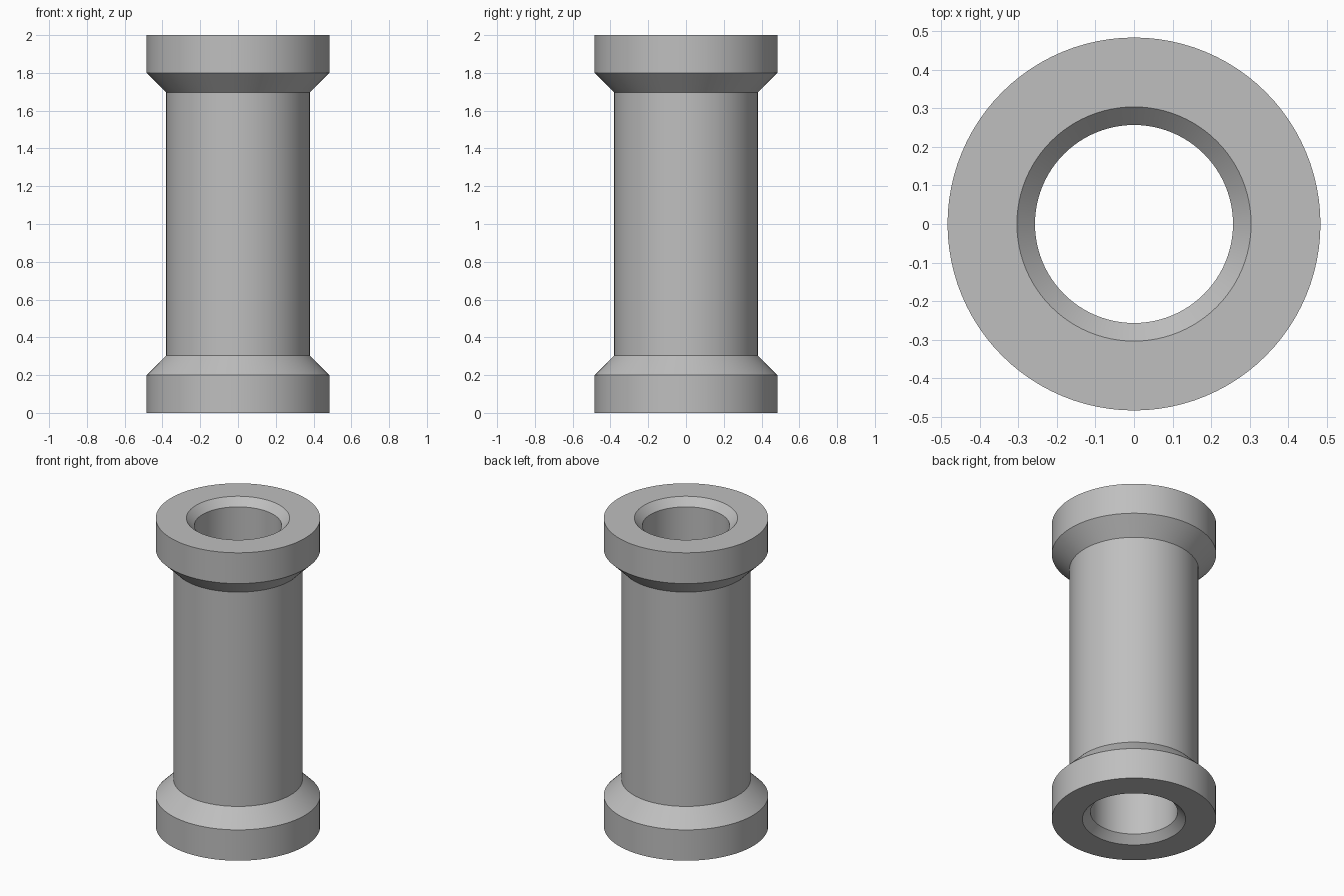
import bpy
import bmesh
import math

cube = bpy.data.objects.get("Cube")
if cube:
    bpy.data.objects.remove(cube, do_unlink=True)

# Plain grey material
grey = bpy.data.materials.new("plain grey")
grey.use_nodes = True
colour = (0.52, 0.52, 0.52, 1)
grey.diffuse_color = colour
grey.node_tree.nodes["Principled BSDF"].inputs["Base Color"].default_value = colour

HEIGHT = 2.0
SEGMENTS = 96

# Lower half profile (radius, height): bore, chamfered mouth, collar, neck, barrel
lower = [(0.257, 0.047), (0.304, 0), (0.484, 0), (0.484, 0.2), (0.38, 0.304)]
upper = [(r, HEIGHT - z) for r, z in reversed(lower)]
profile = lower + upper

# Revolve the closed profile about the vertical axis
bm = bmesh.new()
rings = []
for r, z in profile:
    rings.append([bm.verts.new((r * math.cos(a), r * math.sin(a), z))
                  for a in (2 * math.pi * i / SEGMENTS for i in range(SEGMENTS))])
for k, ring in enumerate(rings):
    above = rings[(k + 1) % len(rings)]
    for i in range(SEGMENTS):
        j = (i + 1) % SEGMENTS
        bm.faces.new((ring[i], ring[j], above[j], above[i]))
bmesh.ops.recalc_face_normals(bm, faces=bm.faces)

mesh = bpy.data.meshes.new("flanged_tube")
bm.to_mesh(mesh)
bm.free()
mesh.materials.append(grey)
tube = bpy.data.objects.new("flanged_tube", mesh)
bpy.context.collection.objects.link(tube)

# Smooth round walls with crisp rims
bpy.ops.object.select_all(action='DESELECT')
tube.select_set(True)
bpy.context.view_layer.objects.active = tube
bpy.ops.object.shade_smooth_by_angle(angle=math.radians(30))
